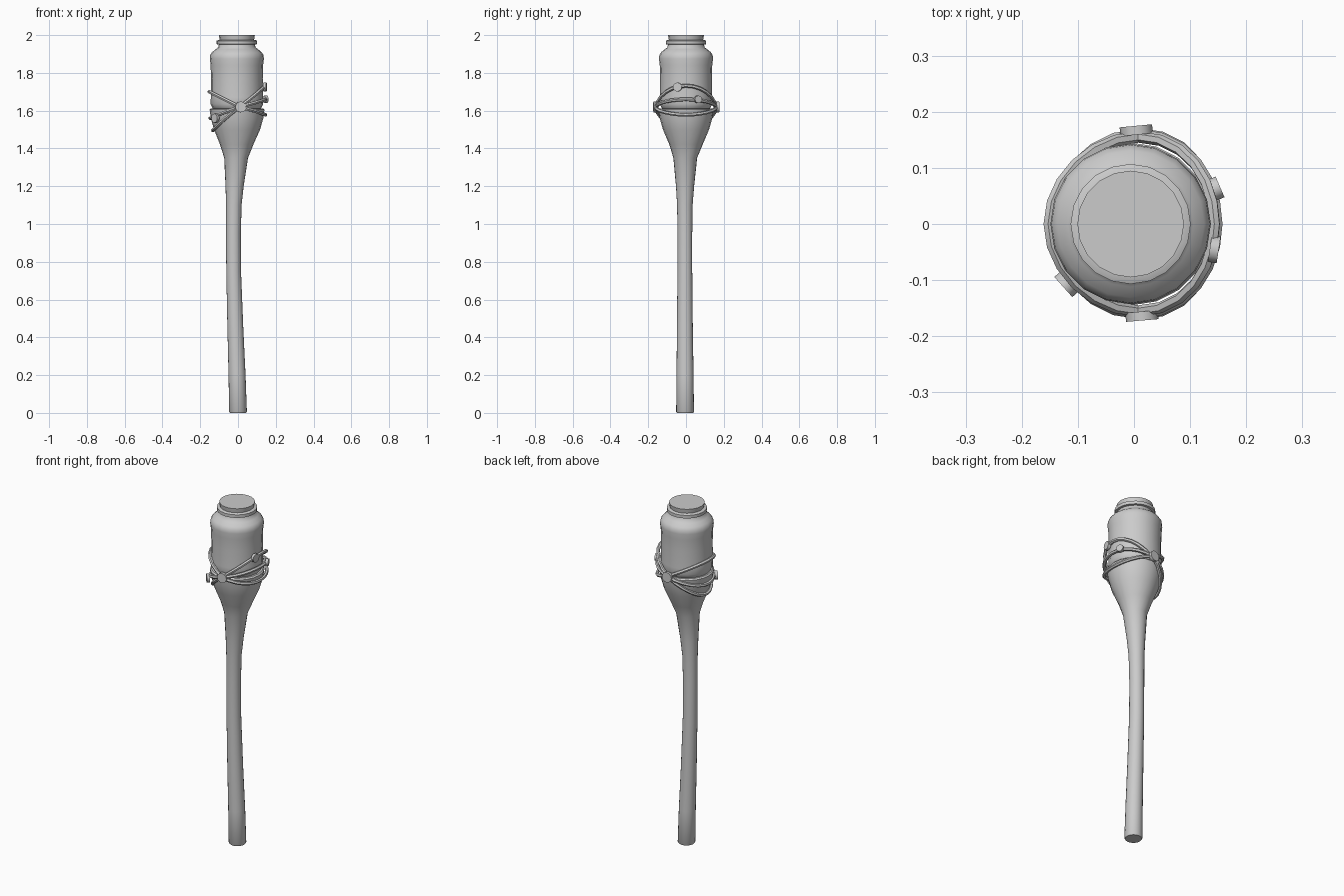
import bpy, bmesh, math
from mathutils import Vector

if "Cube" in bpy.data.objects:
    bpy.data.objects.remove(bpy.data.objects["Cube"])

SIDES = 20


def lathe(name, rings):
    # rings: (centre x, centre y, z, radius), capped at both ends
    bm = bmesh.new()
    loops = []
    for cx, cy, z, r in rings:
        loops.append([bm.verts.new((cx + r * math.cos(2 * math.pi * i / SIDES),
                                    cy + r * math.sin(2 * math.pi * i / SIDES), z))
                      for i in range(SIDES)])
    for a, b in zip(loops, loops[1:]):
        for i in range(SIDES):
            j = (i + 1) % SIDES
            bm.faces.new((a[i], a[j], b[j], b[i]))
    bm.faces.new(loops[0][::-1])
    bm.faces.new(loops[-1])
    me = bpy.data.meshes.new(name)
    bm.to_mesh(me)
    bm.free()
    ob = bpy.data.objects.new(name, me)
    bpy.context.collection.objects.link(ob)
    smooth(ob)
    return ob


def smooth(ob):
    bpy.ops.object.select_all(action='DESELECT')
    ob.select_set(True)
    bpy.context.view_layer.objects.active = ob
    bpy.ops.object.shade_smooth_by_angle(angle=math.radians(40))


# Bent wooden shaft flaring into the cup
lathe("shaft", [
    (0, -.005, 0, .043), (0, -.005, .006, .047), (-.005, -.005, .2, .045),
    (-.014, -.006, .45, .042), (-.023, -.006, .75, .039), (-.024, -.006, .95, .039),
    (-.022, -.006, 1.1, .041), (-.018, -.005, 1.2, .048), (-.010, -.004, 1.35, .063),
    (-.007, 0, 1.42, .088), (-.005, 0, 1.5, .122), (-.005, 0, 1.56, .139),
    (-.005, 0, 1.605, .145), (-.005, 0, 1.612, .138)])

# Jar body with rounded base and shoulder
JX = -.006
jar = [(1.60, .115), (1.612, .128), (1.635, .139), (1.67, .138), (1.77, .137), (1.84, .139),
       (1.875, .143), (1.895, .141), (1.91, .131), (1.925, .112), (1.935, .099), (1.95, .095)]
lathe("jar", [(JX, 0, z, r) for z, r in jar])

# Lid ring and stopper
lathe("jar_ring", [(JX, 0, z, r) for z, r in
                   [(1.95, .095), (1.952, .107), (1.97, .107), (1.975, .095)]])
lathe("stopper", [(JX, 0, z, r) for z, r in [(1.96, .088), (1.98, .092), (2.0, .095)]])


def skin_radius(z):
    # radius on which the bindings rest
    if z >= 1.60:
        return .152
    return .152 - (1.60 - z) * .22


# Binding strands running from the front knot to the back knot
def strand(name, side, peak, lift=0.0):
    cu = bpy.data.curves.new(name, 'CURVE')
    cu.dimensions = '3D'
    cu.bevel_depth = .010
    cu.bevel_resolution = 1
    cu.use_fill_caps = True
    sp = cu.splines.new('POLY')
    n = 12
    sp.points.add(n)
    for i in range(n + 1):
        t = math.pi * i / n
        z = 1.62 + (peak - 1.62) * math.sin(t)
        r = skin_radius(z) + lift + .007 * abs(math.cos(t)) ** 3
        x = side * r * math.sin(t) + .012 * math.cos(t) ** 2 - .004
        sp.points[i].co = (x, -r * math.cos(t), z, 1)
    ob = bpy.data.objects.new(name, cu)
    bpy.context.collection.objects.link(ob)
    bpy.ops.object.select_all(action='DESELECT')
    ob.select_set(True)
    bpy.context.view_layer.objects.active = ob
    bpy.ops.object.convert(target='MESH')
    smooth(bpy.context.view_layer.objects.active)


for k, (side, peak, lift) in enumerate([(1, 1.732, -.004), (1, 1.66, 0), (1, 1.578, .002),
                                        (-1, 1.70, -.004), (-1, 1.56, 0), (-1, 1.495, 0)]):
    strand(f"binding_{k + 1}", side, peak, lift)


# Flat round knots facing outwards
def knot(name, loc, r, yaw=0):
    d = Vector((loc[0], loc[1], 0))
    rot = d.to_track_quat('Z', 'Y').to_euler()
    rot.z += yaw
    bpy.ops.mesh.primitive_cylinder_add(vertices=12, radius=r, depth=.016,
                                        location=loc, rotation=rot)
    ob = bpy.context.object
    ob.name = name
    smooth(ob)


knot("knot_front", (.014, -.164, 1.62), .029)
knot("knot_back", (.004, .167, 1.62), .029, .12)
knot("knot_right_upper", (.143, -.045, 1.725), .024, .15)
knot("knot_right_lower", (.146, .063, 1.66), .02)
knot("knot_left", (-.12, -.107, 1.56), .024)
